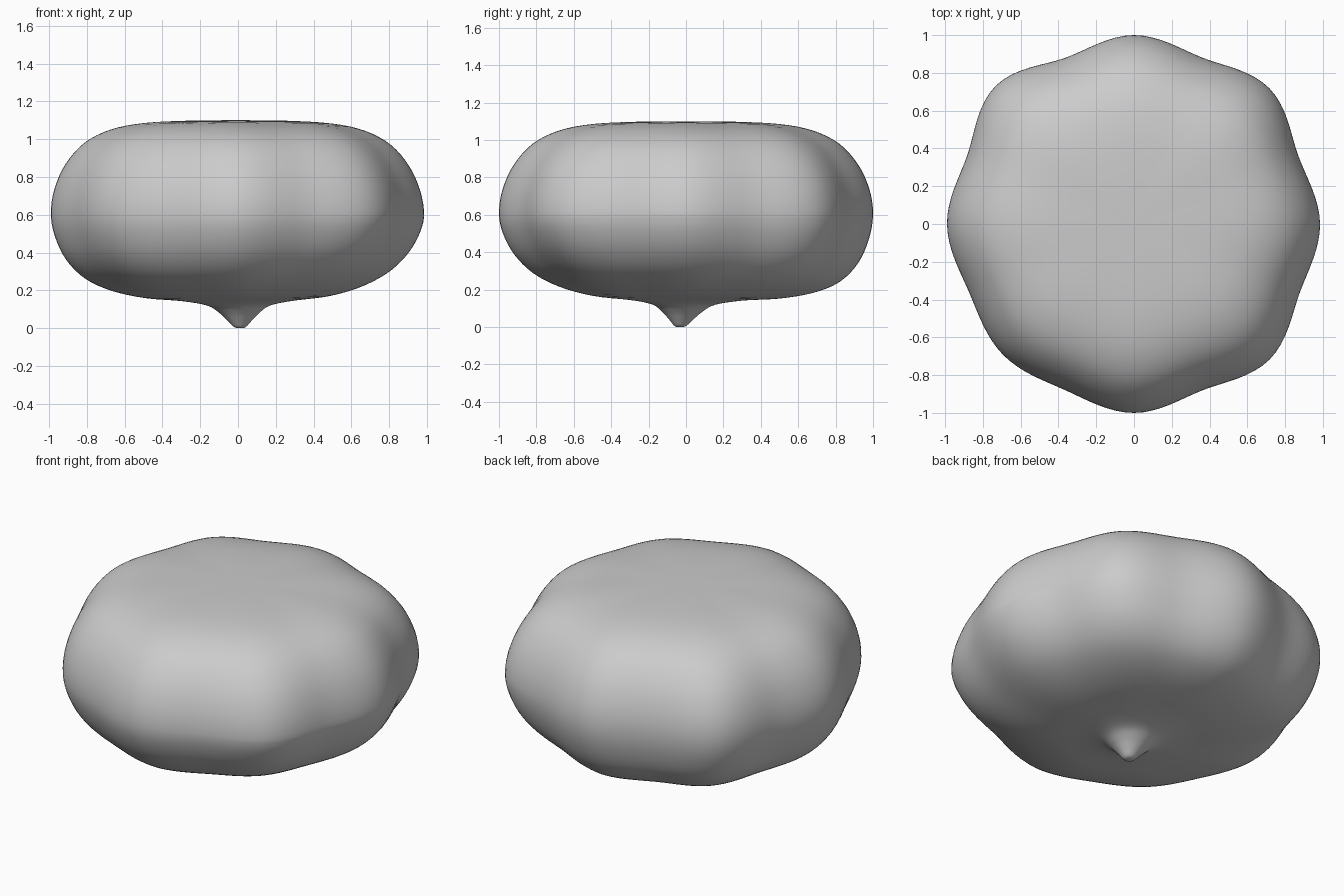
import bpy, bmesh, math

if "Cube" in bpy.data.objects:
    bpy.data.objects.remove(bpy.data.objects["Cube"])

# lobe crest radius and valley radius, every 22.5 degrees from +x
OUTLINE = [.985, .942, 1.015, .952, 1.0, .952, 1.035, .955,
           .99, .945, .98, .952, 1.0, .952, 1.015, .95]
# side profile (radius, height) from the tip at the bottom to the crown
PROFILE = [(.0, .0), (.03, .005), (.065, .04), (.11, .083), (.17, .12), (.3, .143),
           (.5, .16), (.68, .20), (.82, .265), (.92, .365), (.98, .49),
           (1.0, .61), (.98, .74), (.92, .87), (.82, .98), (.68, 1.05),
           (.5, 1.085), (.25, 1.098), (.0, 1.1)]
SEG, SUB = 128, 4


def cubic(a, b, c, d, t):
    return b + .5 * t * (c - a + t * (2*a - 5*b + 4*c - d + t * (3*(b - c) + d - a)))


def outline(a):
    n = len(OUTLINE)
    f = a / math.tau * n
    i = int(f)
    return cubic(*[OUTLINE[(i + k) % n] for k in (-1, 0, 1, 2)], f - i)


def rings():
    n = len(PROFILE)
    for i in range(n - 1):
        p = [PROFILE[min(max(i + k, 0), n - 1)] for k in (-1, 0, 1, 2)]
        for s in range(SUB):
            if i or s:
                yield [cubic(*[q[c] for q in p], s / SUB) for c in (0, 1)]


def point(r, z, a):
    fade = min(1, r) ** 2
    # lobes fade out toward the crown and the tip
    rad = r * (.99 + (outline(a) - .99) * fade)
    x, y = rad * math.cos(a), rad * math.sin(a)
    if z < .6:
        w = fade * (.6 - z) / .45
        z += w * (.10 * max(0, x) - .06 * y)
        k = max(0, 1 - r / .25)
        x += .012 * k
        y -= .035 * k
    else:
        z -= .02 * fade * max(0, x)
    # creases between lobes pull the skin in slightly
    z += (outline(a) - .98) * .35 * fade * (z - .6)
    return x, y, z


# puffy lobed body with a pinched tip underneath
bm = bmesh.new()
loops = [[bm.verts.new(point(r, z, math.tau * j / SEG)) for j in range(SEG)]
         for r, z in rings()]
for lo, hi in zip(loops, loops[1:]):
    for j in range(SEG):
        k = (j + 1) % SEG
        bm.faces.new((lo[j], lo[k], hi[k], hi[j]))
tip = bm.verts.new((.012, -.035, 0))
crown = bm.verts.new((0, 0, 1.1))
for j in range(SEG):
    k = (j + 1) % SEG
    bm.faces.new((tip, loops[0][k], loops[0][j]))
    bm.faces.new((crown, loops[-1][j], loops[-1][k]))
bmesh.ops.recalc_face_normals(bm, faces=bm.faces)
mesh = bpy.data.meshes.new("puffy_body")
bm.to_mesh(mesh)
bm.free()
for f in mesh.polygons:
    f.use_smooth = True
body = bpy.data.objects.new("puffy_body", mesh)
bpy.context.collection.objects.link(body)
